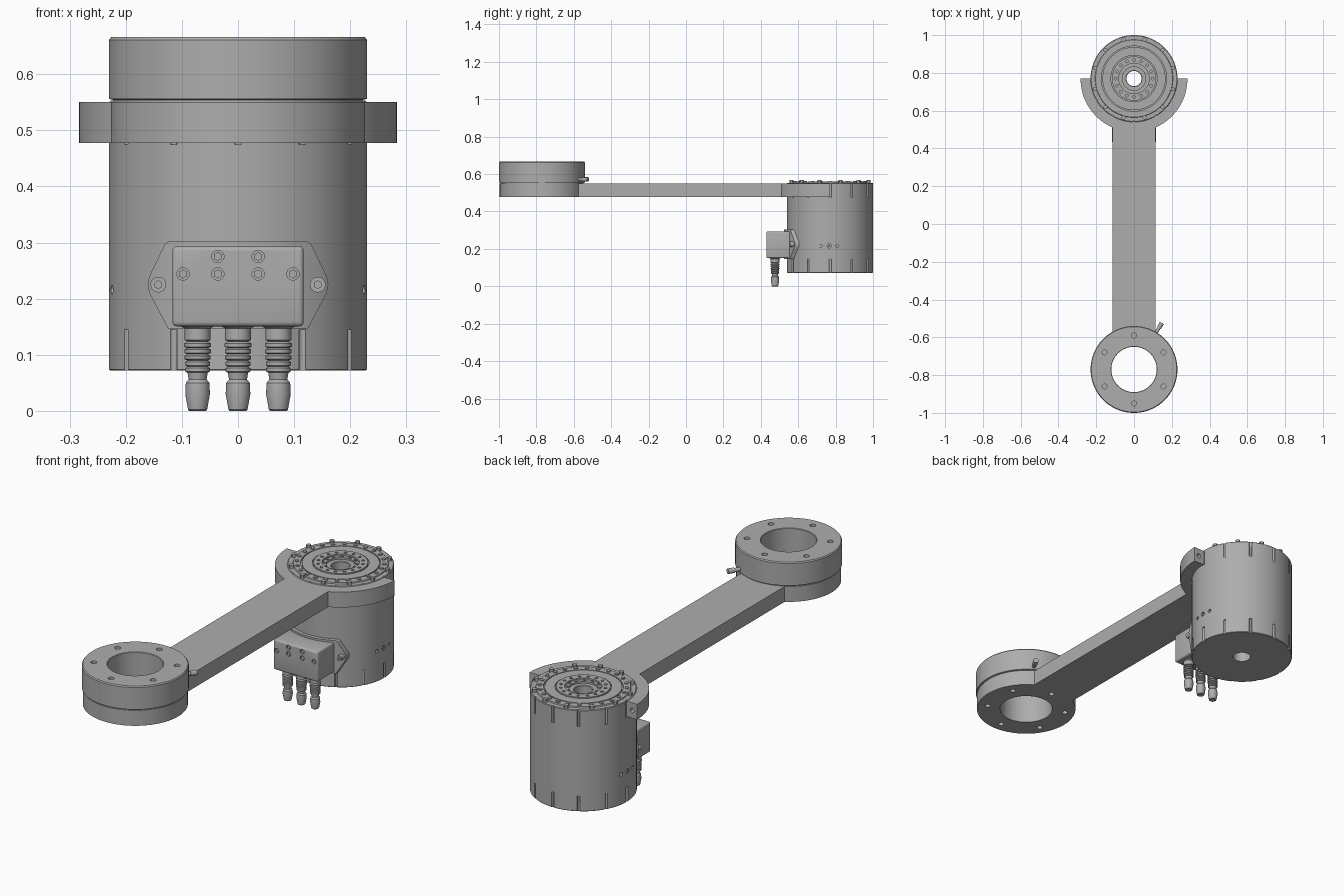
import bpy, bmesh
from math import sin, cos, pi, radians, asin, sqrt
from mathutils import Vector, Matrix

if "Cube" in bpy.data.objects:
    bpy.data.objects.remove(bpy.data.objects["Cube"])

grey = bpy.data.materials.new("machined_grey")
grey.use_nodes = True
COLOUR = (0.42, 0.42, 0.42, 1)
grey.diffuse_color = COLOUR
grey.node_tree.nodes["Principled BSDF"].inputs["Base Color"].default_value = COLOUR

MOTOR = Vector((0, 0.77, 0))
RING = Vector((0, -0.77, 0))
MOTOR_R, RING_R = 0.23, 0.23


def finish(name, bm, loc=(0, 0, 0), angle=30):
    bmesh.ops.remove_doubles(bm, verts=bm.verts, dist=1e-5)
    bmesh.ops.recalc_face_normals(bm, faces=bm.faces)
    me = bpy.data.meshes.new(name)
    bm.to_mesh(me)
    bm.free()
    ob = bpy.data.objects.new(name, me)
    ob.location = loc
    bpy.context.collection.objects.link(ob)
    me.materials.append(grey)
    smooth(ob, angle)
    return ob


def smooth(ob, angle=30):
    bpy.ops.object.select_all(action='DESELECT')
    ob.select_set(True)
    bpy.context.view_layer.objects.active = ob
    bpy.ops.object.shade_smooth_by_angle(angle=radians(angle))


def lathe(name, profile, loc=(0, 0, 0), steps=96, closed=True):
    """Spin an (r, z) profile about the z axis."""
    bm = bmesh.new()
    vs = [bm.verts.new((r, 0, z)) for r, z in profile]
    pairs = list(zip(vs, vs[1:])) + ([(vs[-1], vs[0])] if closed else [])
    edges = [bm.edges.new(p) for p in pairs]
    bmesh.ops.spin(bm, geom=vs + edges, cent=(0, 0, 0), axis=(0, 0, 1),
                   angle=2 * pi, steps=steps, use_merge=True)
    return finish(name, bm, loc)


def prism(name, outline, depth, matrix=Matrix()):
    """Extrude a flat xy outline along its local z."""
    bm = bmesh.new()
    face = bm.faces.new([bm.verts.new((x, y, 0)) for x, y in outline])
    up = bmesh.ops.extrude_face_region(bm, geom=[face])["geom"]
    bmesh.ops.translate(bm, vec=(0, 0, depth),
                        verts=[g for g in up if isinstance(g, bmesh.types.BMVert)])
    bmesh.ops.transform(bm, matrix=matrix, verts=bm.verts)
    return finish(name, bm)


def pegs(name, rods, sides=12):
    """Many rods in one mesh; each is (centre, axis, radius, length)."""
    bm = bmesh.new()
    for c, axis, r, length in rods:
        turn = Vector((0, 0, 1)).rotation_difference(Vector(axis)).to_matrix().to_4x4()
        bmesh.ops.create_cone(bm, cap_ends=True, segments=sides, radius1=r, radius2=r,
                              depth=length, matrix=Matrix.Translation(c) @ turn)
    return finish(name, bm)


def boolean(ob, tool, op='DIFFERENCE'):
    mod = ob.modifiers.new(op.lower(), 'BOOLEAN')
    mod.operation, mod.solver, mod.object = op, 'EXACT', tool
    bpy.context.view_layer.objects.active = ob
    bpy.ops.object.modifier_apply(modifier=mod.name)
    bpy.data.objects.remove(tool)
    smooth(ob)


def polar(centre, r, deg, z):
    return centre + Vector((r * cos(radians(deg)), r * sin(radians(deg)), z))


def circle(centre, r, z, count, start=0):
    return [polar(centre, r, start + 360 * i / count, z) for i in range(count)]


def arc(centre, r, a0, a1, n):
    return [tuple(polar(centre, r, a0 + (a1 - a0) * i / n, 0).xy) for i in range(n + 1)]


UP = (0, 0, 1)

# Arm: half collar, straight bar and round flange in one plate
COLLAR_R, BAR, FLANGE_R = 0.283, 0.115, 0.226
ca = 90 - asin(BAR / COLLAR_R) * 180 / pi
fa = 90 - asin(BAR / FLANGE_R) * 180 / pi
outline = (arc(MOTOR, COLLAR_R, 0, -ca, 20) + arc(RING, FLANGE_R, fa, -180 - fa, 64)
           + arc(MOTOR, COLLAR_R, -180 + ca, -180, 20)
           + arc(MOTOR, MOTOR_R - 0.002, -180, 0, 48))
arm = prism("arm", outline, 0.073, Matrix.Translation((0, 0, 0.477)))
boolean(arm, pegs("bore_cutter", [(RING + Vector((0, 0, 0.5)), UP, 0.12, 0.5)], 64))
boolean(arm, pegs("arm_hole_cutter",
                  [(p, UP, 0.013, 0.06) for p in circle(RING, 0.18, 0.477, 6, 30)]
                  + [((s * 0.257, 0.77, 0.513), (0, 1, 0), 0.011, 0.06) for s in (-1, 1)], 16))

# Bearing ring above the flange, with a thin seam below it
ring = lathe("bearing_ring", [(0.12, 0.548), (0.222, 0.548), (0.222, 0.554), (RING_R, 0.556),
                              (RING_R, 0.661), (0.226, 0.666), (0.122, 0.666),
                              (0.12, 0.664)], RING)
boolean(ring, pegs("ring_hole_cutter",
                   [(p, UP, 0.013, 0.08) for p in circle(RING, 0.18, 0.666, 6, 30)], 16))

# Cable stub on the ring
stub_dir = Vector((cos(radians(59)), sin(radians(59)), 0))
pegs("cable_stub", [(RING + stub_dir * 0.245 + Vector((0, 0, 0.571)), stub_dir, 0.009, 0.08),
                    (RING + stub_dir * 0.272 + Vector((0, 0, 0.571)), stub_dir, 0.012, 0.03)], 20)

# Motor housing with stepped, grooved output face and through bore
motor = lathe("motor_housing", [
    (0.04, 0.072), (0.228, 0.072), (MOTOR_R, 0.074), (MOTOR_R, 0.55), (0.227, 0.553),
    (0.206, 0.553), (0.204, 0.558), (0.172, 0.558), (0.172, 0.55), (0.167, 0.55),
    (0.167, 0.558), (0.122, 0.558), (0.122, 0.55), (0.117, 0.55), (0.117, 0.561),
    (0.08, 0.561), (0.08, 0.553), (0.062, 0.553), (0.062, 0.545), (0.043, 0.545),
    (0.04, 0.542)], MOTOR)
slots = []
for top, z, length in ((0, 0.095, 0.1), (1, 0.515, 0.08)):
    slots += [(p, UP, 0.007, length) for p in circle(MOTOR, 0.231, z, 12)]
side_holes = [((s * 0.23, 0.765 + dy, 0.216), (1, 0, 0), r, 0.03)
              for s in (-1, 1) for dy, r in ((-0.044, 0.008), (0, 0.011), (0.044, 0.008))]
face_holes = [(p, UP, 0.007, 0.024) for p in circle(MOTOR, 0.098, 0.561, 16)]
boolean(motor, pegs("motor_cutter", slots + side_holes + face_holes))

# Screws on the output face
pegs("rim_bolts", [(p, UP, 0.011, 0.024) for p in circle(MOTOR, 0.214, 0.555, 12, 15)])
pegs("face_screws", [(p, UP, 0.009, 0.012) for p in circle(MOTOR, 0.188, 0.557, 24)])
pegs("hub_screws", [(p, UP, 0.006, 0.01) for p in circle(MOTOR, 0.071, 0.553, 12)])
pegs("side_plugs", [((s * 0.222, 0.765, 0.216), (1, 0, 0), 0.006, 0.016) for s in (-1, 1)])

# Curved mounting plate: flat outline trimmed to the housing's curve
half = [(0.125, 0.147), (0.158, 0.21), (0.161, 0.225), (0.158, 0.24), (0.13, 0.298), (0.122, 0.303)]
plate = prism("mounting_plate", half + [(-x, z) for x, z in reversed(half)], 0.2,
              Matrix.Translation((0, 0.66, 0)) @ Matrix.Rotation(pi / 2, 4, 'X'))
boolean(plate, lathe("plate_trim", [(0.225, 0), (0.247, 0), (0.247, 0.4), (0.225, 0.4)], MOTOR),
        'INTERSECT')

# Ear screws with sockets
ears = []
for s in (-1, 1):
    out = Vector((s * 0.142, -sqrt(0.247 ** 2 - 0.142 ** 2), 0))
    ears.append((MOTOR + out + Vector((0, 0, 0.225)), Vector((0, -1, 0)), 0.014, 0.026))
screws = pegs("ear_screws", ears, 24)
boolean(screws, pegs("ear_sockets", [(c + a * 0.013, a, 0.007, 0.012) for c, a, r, d in ears], 6))

# Connector box with rounded edges and sunken screws
bm = bmesh.new()
bmesh.ops.create_cube(bm, size=1, matrix=Matrix.Translation((0, 0.5, 0.222))
                      @ Matrix.Diagonal((0.234, 0.14, 0.143, 1)))
bmesh.ops.bevel(bm, geom=bm.edges[:], offset=0.008, segments=3, profile=0.5, affect='EDGES')
box = finish("connector_box", bm)
spots = [(x, 0.43, z) for x, z in ((-0.098, 0.244), (-0.036, 0.244), (-0.036, 0.275),
                                  (0.036, 0.275), (0.036, 0.244), (0.098, 0.244))]
boolean(box, pegs("box_cutter", [(p, (0, 1, 0), 0.011, 0.016) for p in spots], 20))
pegs("box_screws", [((x, 0.436, z), (0, 1, 0), 0.008, 0.008) for x, y, z in spots], 6)

# Three ribbed cable glands
profile = [(0, 0.16), (0.029, 0.16), (0.029, 0.15), (0.023, 0.147), (0.023, 0.126), (0.018, 0.124)]
for i in range(5):
    z = 0.12 - i * 0.011
    profile += [(0.024 - i * 0.0005, z), (0.024 - i * 0.0005, z - 0.006), (0.018, z - 0.008)]
profile += [(0.016, 0.056), (0.021, 0.05), (0.022, 0.03), (0.017, 0.002), (0.015, 0), (0, 0)]
for side, x in (("right", -0.072), ("middle", 0), ("left", 0.072)):
    lathe("cable_gland_" + side, profile, (x, 0.476, 0), 32, closed=False)
